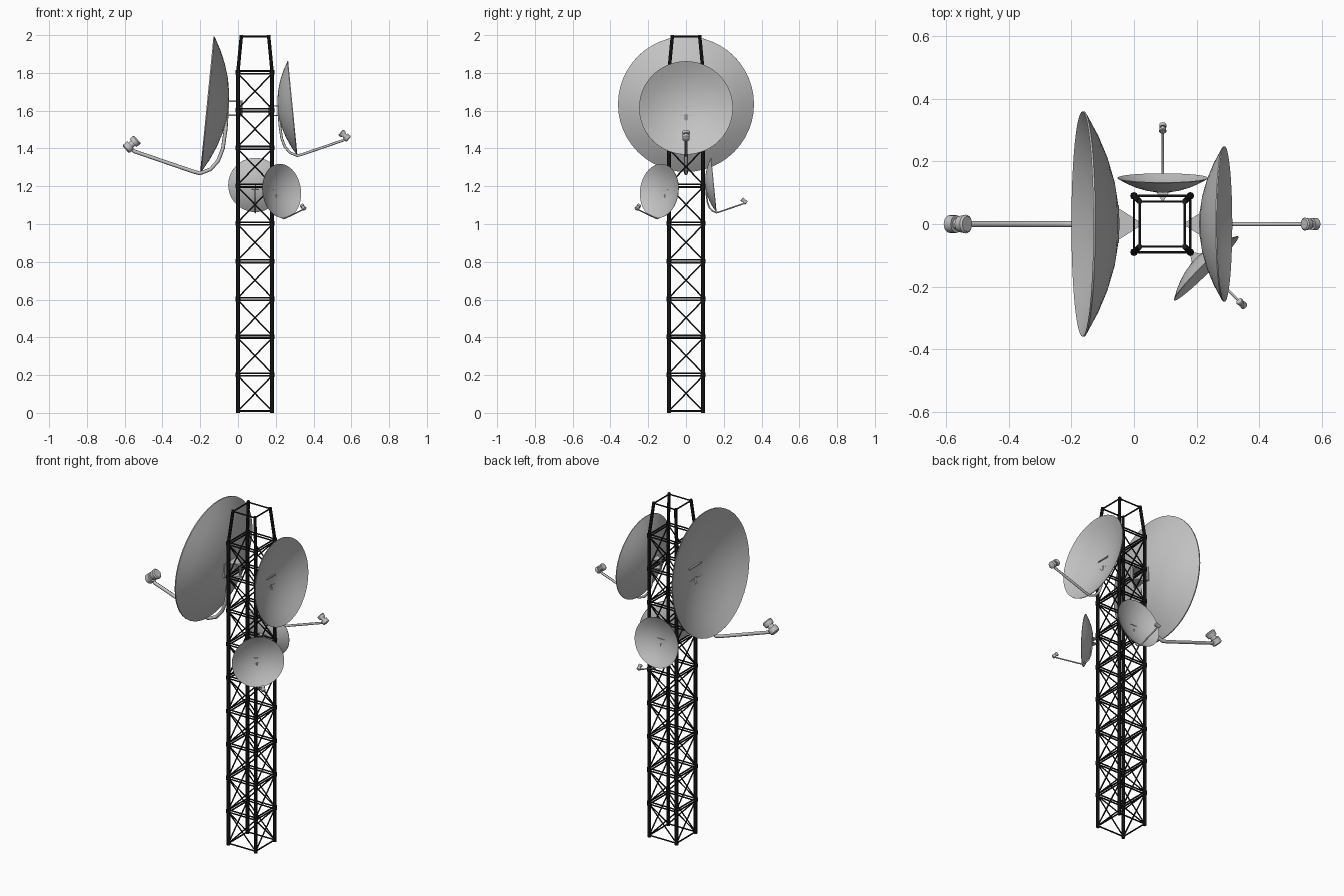
import bpy, bmesh, math
from mathutils import Vector, Matrix

old = bpy.data.objects.get("Cube")
if old:
    bpy.data.objects.remove(old)


def material(name, value):
    mat = bpy.data.materials.new(name)
    mat.use_nodes = True
    color = (value, value, value, 1)
    mat.diffuse_color = color
    mat.node_tree.nodes["Principled BSDF"].inputs["Base Color"].default_value = color
    return mat


black = material("black steel", 0.012)
grey = material("light grey metal", 0.55)


def finish(bm, name, mat, matrix=Matrix()):
    bmesh.ops.recalc_face_normals(bm, faces=bm.faces)
    mesh = bpy.data.meshes.new(name)
    bm.to_mesh(mesh)
    bm.free()
    mesh.materials.append(mat)
    obj = bpy.data.objects.new(name, mesh)
    obj.matrix_world = matrix
    bpy.context.collection.objects.link(obj)
    bpy.ops.object.select_all(action='DESELECT')
    bpy.context.view_layer.objects.active = obj
    obj.select_set(True)
    bpy.ops.object.shade_smooth_by_angle(angle=math.radians(40))
    return obj


def bar(bm, a, b, r, sides=6, r2=None):
    a, b = Vector(a), Vector(b)
    d = b - a
    m = Matrix.Translation((a + b) / 2) @ d.to_track_quat('Z', 'Y').to_matrix().to_4x4()
    bmesh.ops.create_cone(bm, cap_ends=True, segments=sides, radius1=r,
                          radius2=r if r2 is None else r2, depth=d.length, matrix=m)


# Lattice tower
CX, HALF, TOP_HALF, STEP, SHOULDER = 0.09, 0.09, 0.072, 0.2, 1.81
SIGNS = [(-1, -1), (1, -1), (1, 1), (-1, 1)]


def corners(half, z):
    return [Vector((CX + sx * half, sy * half, z)) for sx, sy in SIGNS]


legs, rungs, braces, collars = [bmesh.new() for _ in range(4)]


def ring(z, half=HALF):
    c = corners(half, z)
    for i in range(4):
        bar(rungs, c[i], c[(i + 1) % 4], 0.0045)


for foot, shoulder, top in zip(corners(HALF, 0), corners(HALF, SHOULDER), corners(TOP_HALF, 2)):
    bar(legs, foot, shoulder, 0.01, 8)
    bar(legs, shoulder, top, 0.009, 8)

for k in range(9):
    z0, z1 = k * STEP + 0.01, (k + 1) * STEP - 0.004
    ring(z0)
    ring(z1)
    low, high = corners(HALF, z0), corners(HALF, z1)
    for i in range(4):
        j = (i + 1) % 4
        bar(braces, low[i], high[j], 0.0038)
        bar(braces, low[j], high[i], 0.0038)
    for p in corners(HALF, z1 + 0.007):
        bar(collars, p - Vector((0, 0, 0.012)), p + Vector((0, 0, 0.012)), 0.0125, 8)
ring(SHOULDER)
ring(1.993, TOP_HALF)

finish(legs, "tower_legs", black)
finish(rungs, "tower_rungs", black)
finish(braces, "tower_cross_braces", black)
finish(collars, "tower_joint_collars", black)


# Antenna pieces, facing +x at full size, with the origin at the rim centre
def reflector(name, matrix):
    R, DEPTH, THICK, SEGS = 0.36, 0.11, 0.006, 48
    tilt = Matrix.Rotation(math.radians(-5.6), 4, 'Y')
    radii = [0, 0.07, 0.145, 0.22, 0.29, R]
    front = [(r, -DEPTH * (1 - (r / R) ** 2)) for r in radii]
    back = [(r, x - THICK) for r, x in reversed(front)]
    bm = bmesh.new()
    verts = [bm.verts.new((x, 0, r)) for r, x in front + back]
    edges = [bm.edges.new(pair) for pair in zip(verts, verts[1:])]
    bmesh.ops.spin(bm, geom=verts + edges, cent=(0, 0, 0), axis=(1, 0, 0),
                   angle=math.tau, steps=SEGS)
    bmesh.ops.remove_doubles(bm, verts=bm.verts, dist=0.0005)
    finish(bm, name, grey, matrix @ tilt)


def feed_arm(name, matrix):
    curve = bpy.data.curves.new(name, 'CURVE')
    curve.dimensions = '3D'
    curve.bevel_depth = 0.01
    curve.bevel_resolution = 2
    curve.use_fill_caps = True
    path = [(-0.105, -0.05), (-0.1, -0.13), (-0.085, -0.235), (-0.06, -0.3),
            (-0.02, -0.345), (0.035, -0.367), (0.07, -0.358), (0.385, -0.25), (0.41, -0.225)]
    spline = curve.splines.new('POLY')
    spline.points.add(len(path) - 1)
    for point, (x, z) in zip(spline.points, path):
        point.co = (x, 0, z, 1)
    for s in [spline]:
        s.use_smooth = True
    curve.materials.append(grey)
    obj = bpy.data.objects.new(name, curve)
    obj.matrix_world = matrix
    bpy.context.collection.objects.link(obj)


def feed_horn(name, matrix):
    bm = bmesh.new()
    start, axis = Vector((0.425, 0, -0.237)), Vector((-0.75, 0, 0.66)).normalized()
    # Body, neck and flared mouth along one axis
    for a, b, r, r2 in [(-0.006, 0, 0.02, 0.028), (0, 0.03, 0.028, 0.028),
                        (0.03, 0.045, 0.018, 0.018), (0.045, 0.07, 0.026, 0.03),
                        (0.07, 0.076, 0.03, 0.024)]:
        bar(bm, start + axis * a, start + axis * b, r, 20, r2)
    finish(bm, name, grey, matrix)


def mount(name, matrix):
    bm = bmesh.new()
    # Two triangular gussets and a backing plate
    for z in (0.015, -0.06):
        tri = [(-0.1, -0.06), (-0.1, 0.06), (-0.187, 0.005), (-0.187, -0.005)]
        face = bm.faces.new([bm.verts.new((x, y, z - 0.004)) for x, y in tri])
        ext = bmesh.ops.extrude_face_region(bm, geom=[face])
        moved = [v for v in ext["geom"] if isinstance(v, bmesh.types.BMVert)]
        bmesh.ops.translate(bm, verts=moved, vec=(0, 0, 0.008))
    plate = Matrix.Translation((-0.113, 0, -0.0225)) @ Matrix.Diagonal((0.008, 0.12, 0.083, 1))
    bmesh.ops.create_cube(bm, size=1, matrix=plate)
    bar(bm, (-0.18, 0, -0.065), (-0.18, 0, 0.02), 0.008, 8)
    finish(bm, name, grey, matrix)


# Place the four antennas: name, rim centre, heading in degrees, scale
ANTENNAS = [
    ("large_dish", (-0.165, 0, 1.635), 180, 1.0),
    ("medium_dish", (0.29, 0, 1.615), 0, 0.69),
    ("back_dish", (0.092, 0.148, 1.207), 90, 0.4),
    ("corner_dish", (0.232, -0.142, 1.175), -45, 0.4),
]
for label, centre, heading, size in ANTENNAS:
    place = (Matrix.Translation(centre) @ Matrix.Rotation(math.radians(heading), 4, 'Z')
             @ Matrix.Scale(size, 4))
    reflector(label + "_reflector", place)
    feed_arm(label + "_feed_arm", place)
    feed_horn(label + "_feed_horn", place)
    mount(label + "_mount", place)
